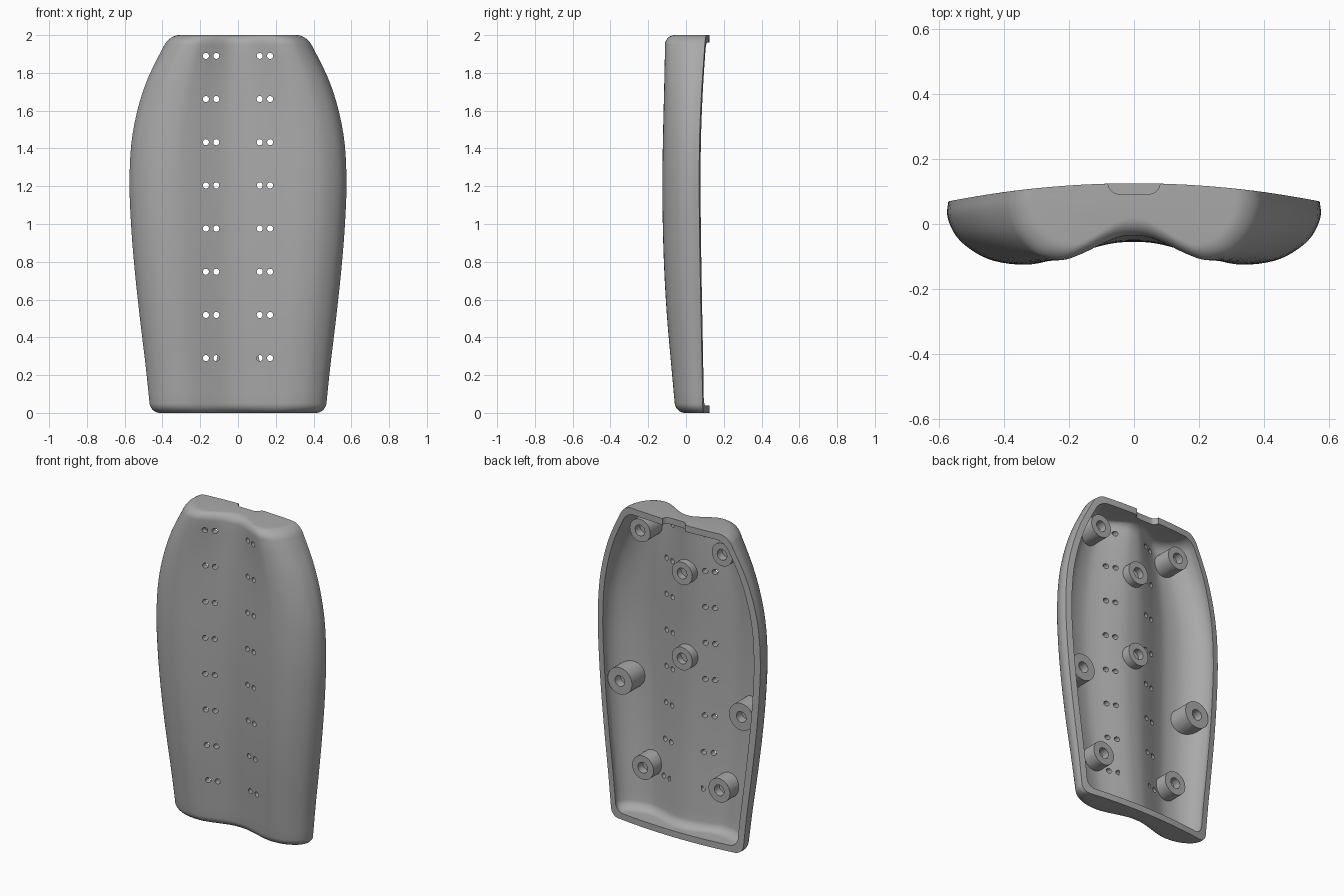
import bpy, bmesh, math
from mathutils import Vector, Matrix

cube = bpy.data.objects.get("Cube")
if cube:
    bpy.data.objects.remove(cube)

WALL = 0.04
ROUND = 0.05
# Half width and front depth at even heights from bottom to top
WIDTHS = [0.462, 0.488, 0.518, 0.545, 0.565, 0.573, 0.553, 0.485, 0.362]
DEPTHS = [-0.055, -0.078, -0.1, -0.115, -0.123, -0.125, -0.121, -0.115, -0.11]
# Half section: fraction of width, fraction from front peak to back edge
HALF = [Vector(p) for p in [(0, .36), (.12, .335), (.26, .23), (.43, .08), (.58, 0),
                            (.75, .06), (.87, .23), (.955, .46), (1, .76), (.995, 1)]]
SECTION = [Vector((-p.x, p.y)) for p in HALF[:0:-1]] + HALF


def spline(vals, t):
    """Smooth curve through evenly spaced values, t from 0 to 1."""
    n = len(vals) - 1
    s = min(max(t, 0), 1) * n
    i = min(int(s), n - 1)
    f = s - i
    a, b = vals[i], vals[i + 1]
    p = vals[i - 1] if i > 0 else a * 2 - b
    q = vals[i + 2] if i + 2 <= n else b * 2 - a
    return (a * 2 + (b - p) * f + (p * 2 - a * 5 + b * 4 - q) * f * f
            + (a * 3 - p - b * 3 + q) * f ** 3) * 0.5


def back_y(x):
    return 0.125 - 0.169 * x * x


def ring(z, inset, open_back):
    """Closed cross-section at a height, moved inwards by inset."""
    full, depth = spline(WIDTHS, z / 2), spline(DEPTHS, z / 2)
    w = full - inset
    pts = []
    for i in range(73):
        p = spline(SECTION, i / 72)
        push = inset * (1 if abs(p.x) < 0.58 else 1 - p.y)
        pts.append((p.x * w, depth + p.y * (back_y(w) - depth) + push, z))
    for i in range(17):
        x = w * 0.995 * (1 - i / 8)
        if open_back:
            pts.append((x, 0.3, z))
        elif 0 < i < 16:
            pts.append((x, back_y(x), z))
    return pts


def add_mesh(name, bm):
    bmesh.ops.recalc_face_normals(bm, faces=bm.faces)
    mesh = bpy.data.meshes.new(name)
    bm.to_mesh(mesh)
    bm.free()
    obj = bpy.data.objects.new(name, mesh)
    bpy.context.collection.objects.link(obj)
    return obj


def loft(name, inset, open_back):
    """Stack cross-sections with rounded front edges at both ends."""
    turns = [math.pi / 2 * i / 8 for i in range(9)]
    ends = [(ROUND * (1 - math.cos(a)), ROUND * (1 - math.sin(a))) for a in turns]
    lo, hi = inset, 2 - inset
    levels = [(lo + h, inset + d) for h, d in ends]
    levels += [(lo + ROUND + (hi - lo - 2 * ROUND) * i / 32, inset) for i in range(1, 32)]
    levels += [(hi - h, inset + d) for h, d in reversed(ends)]
    bm = bmesh.new()
    rows = [[bm.verts.new(p) for p in ring(z, d, open_back)] for z, d in levels]
    n = len(rows[0])
    for a, b in zip(rows, rows[1:]):
        for i in range(n):
            j = (i + 1) % n
            bm.faces.new((a[i], a[j], b[j], b[i]))
    bm.faces.new(rows[0])
    bm.faces.new(rows[-1])
    return add_mesh(name, bm)


def pegs(name, specs, sides):
    """Cylinders along y from (x, z, radius, y start, y end)."""
    bm = bmesh.new()
    for x, z, r, y0, y1 in specs:
        place = Matrix.Translation((x, (y0 + y1) / 2, z)) @ Matrix.Rotation(math.pi / 2, 4, 'X')
        bmesh.ops.create_cone(bm, cap_ends=True, segments=sides, radius1=r, radius2=r,
                              depth=y1 - y0, matrix=place)
    return add_mesh(name, bm)


def cut(target, cutter):
    mod = target.modifiers.new("cut", 'BOOLEAN')
    mod.operation, mod.solver, mod.object = 'DIFFERENCE', 'EXACT', cutter
    bpy.context.view_layer.objects.active = target
    bpy.ops.object.modifier_apply(modifier=mod.name)
    bpy.data.objects.remove(cutter)


# Mounting bosses: x, z, radius, height of the face in y
bosses = [(0, 1.64, 0.072, 0.04), (0, 1.1, 0.072, 0.04)]
for side in (1, -1):
    bosses += [(side * 0.288, 1.84, 0.072, 0.05), (side * 0.426, 0.85, 0.085, 0.055),
               (side * 0.268, 0.34, 0.075, 0.05)]

# Hollow, with the bosses left standing in it
shell = loft("back_shell", 0, False)
hollow = loft("hollow", WALL, True)
cut(hollow, pegs("boss_posts", [(x, z, r, -0.4, y) for x, z, r, y in bosses], 40))
cut(shell, hollow)
cut(shell, pegs("boss_holes", [(x, z, 0.034, 0, 0.2) for x, z, r, y in bosses], 28))

# Paired lacing holes through the front
laces = [(x, 0.29 + 1.6 * i / 7, 0.016, -0.3, 0.0)
         for i in range(8) for x in (-0.17, -0.115, 0.115, 0.17)]
cut(shell, pegs("lacing_holes", laces, 20))

# Round-cornered cable notch in the top wall
bm = bmesh.new()
outline = [(-0.08, 0.2)]
for cx, start in ((-0.045, math.pi), (0.045, 1.5 * math.pi)):
    for i in range(9):
        a = start + math.pi / 2 * i / 8
        outline.append((cx + 0.035 * math.cos(a), 0.127 + 0.035 * math.sin(a)))
outline.append((0.08, 0.2))
face = bm.faces.new([bm.verts.new((x, y, 1.9)) for x, y in outline])
top = bmesh.ops.extrude_face_region(bm, geom=[face])["geom"]
bmesh.ops.translate(bm, vec=(0, 0, 0.2), verts=[v for v in top if isinstance(v, bmesh.types.BMVert)])
cut(shell, add_mesh("cable_notch", bm))

# Plain grey finish
grey = bpy.data.materials.new("grey_plastic")
grey.use_nodes = True
colour = (0.4, 0.4, 0.4, 1)
grey.diffuse_color = colour
grey.node_tree.nodes["Principled BSDF"].inputs["Base Color"].default_value = colour
shell.data.materials.clear()
shell.data.materials.append(grey)
for poly in shell.data.polygons:
    poly.material_index = 0

bpy.ops.object.select_all(action='DESELECT')
shell.select_set(True)
bpy.context.view_layer.objects.active = shell
bpy.ops.object.shade_smooth_by_angle(angle=math.radians(30))
